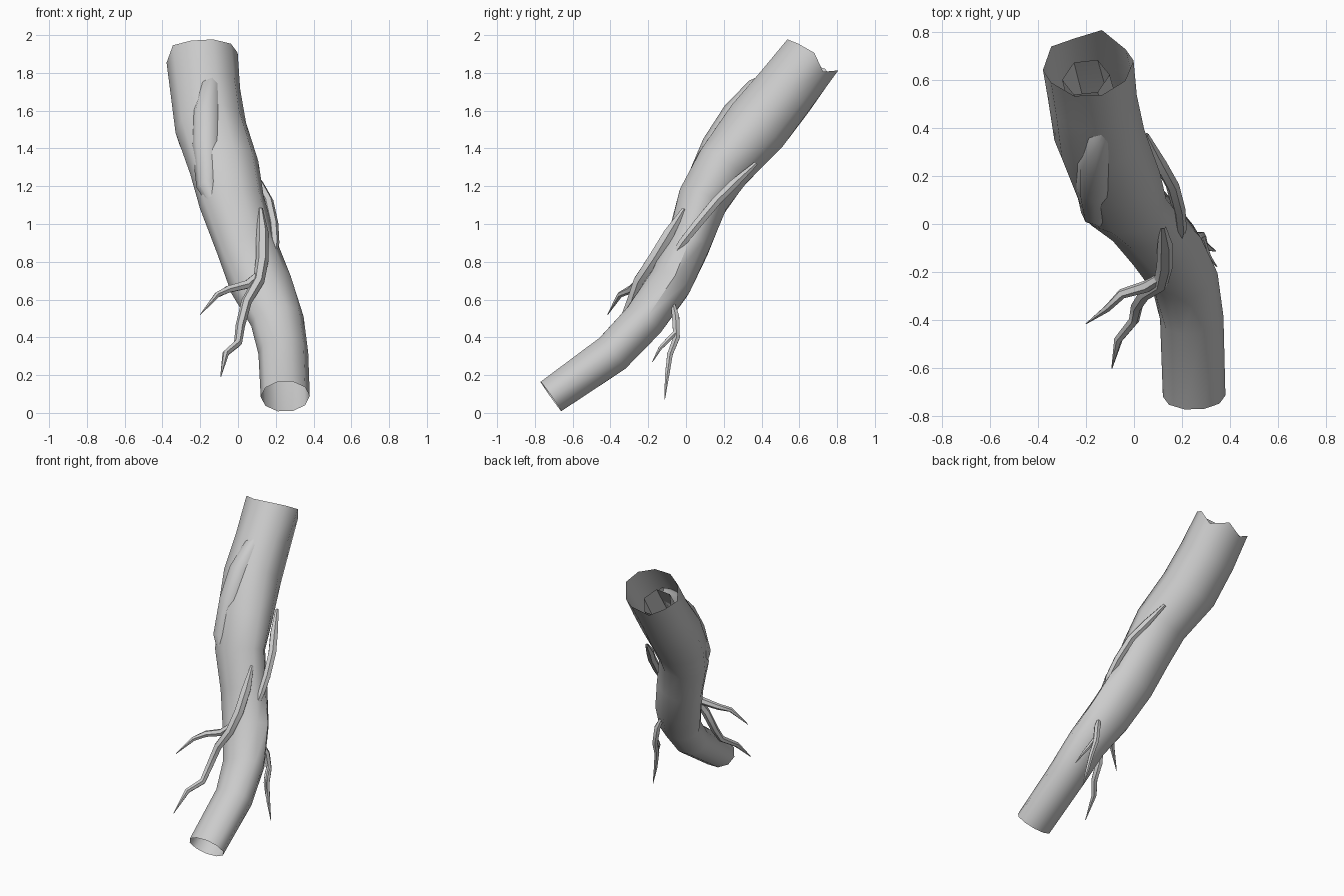
import bpy, math, random
from mathutils import Vector

random.seed(4)


def tube(name, rings, sides, ref=(1, 0, 0), lump=0.0, jag=None):
    """Skin an open tube over rings of (x, y, z, radius across, radius deep)."""
    pts = [Vector(r[:3]) for r in rings]
    n = len(pts)
    verts, faces = [], []
    for i, ring in enumerate(rings):
        t = (pts[min(i + 1, n - 1)] - pts[max(i - 1, 0)]).normalized()
        u = Vector(ref)
        u = (u - t * u.dot(t)).normalized()
        v = t.cross(u)
        ru, rv = ring[3], ring[-1]
        for k in range(sides):
            a = math.tau * k / sides
            s = 1 + (random.uniform(-lump, lump) if 1 < i < n - 1 else 0)
            p = pts[i] + (u * math.cos(a) * ru + v * math.sin(a) * rv) * s
            if jag and i == n - 1:
                p += t * jag[k % len(jag)]
            verts.append(p)
    for i in range(n - 1):
        for k in range(sides):
            j = (k + 1) % sides
            a, b = i * sides, (i + 1) * sides
            faces.append((a + k, a + j, b + j, b + k))
    mesh = bpy.data.meshes.new(name)
    mesh.from_pydata(verts, [], faces)
    obj = bpy.data.objects.new(name, mesh)
    bpy.context.collection.objects.link(obj)
    bpy.context.view_layer.objects.active = obj
    obj.select_set(True)
    bpy.ops.object.shade_smooth_by_angle(angle=math.radians(50))
    obj.select_set(False)
    return obj


# Main hollow root, leaning back and widening upward to a torn rim
tube("main_root", [
    (.25, -.715, .087, .13, .10),
    (.24, -.39, .315, .132, .112),
    (.21, -.225, .485, .145, .115),
    (.125, -.085, .68, .162, .12),
    (.04, .01, .89, .165, .118),
    (-.035, .085, 1.12, .175, .135),
    (-.075, .19, 1.30, .187, .16),
    (-.145, .37, 1.51, .195, .182),
    (-.175, .525, 1.70, .19, .172),
    (-.19, .66, 1.88, .19, .165),
], 10, lump=.05, jag=[.02, -.03, .03, -.02, .01, -.02, .02, 0, 0, .01])

# Inner root whose open end shows inside the rim
tube("inner_root", [
    (-.09, .24, 1.36, .08),
    (-.15, .42, 1.55, .105),
    (-.20, .61, 1.78, .10),
], 6)

# Ridge half buried in the upper front
tube("front_ridge", [
    (-.115, -.02, 1.04, .01),
    (-.16, .05, 1.2, .06),
    (-.165, .16, 1.41, .08),
    (-.165, .27, 1.58, .08),
    (-.145, .38, 1.72, .06),
    (-.12, .45, 1.79, .02),
], 8)

# Front rootlet and its side branch
tube("front_rootlet", [
    (.12, -.01, 1.08, .012),
    (.13, -.09, .95, .033),
    (.128, -.175, .81, .034),
    (.11, -.25, .70, .031),
    (.045, -.29, .59, .028),
    (.012, -.34, .46, .025),
    (0, -.40, .37, .022),
    (-.065, -.48, .315, .018),
    (-.092, -.60, .19, .002),
], 6)
tube("front_rootlet_branch", [
    (.12, -.22, .74, .022),
    (.05, -.26, .68, .025),
    (-.05, -.29, .655, .021),
    (-.11, -.35, .625, .016),
    (-.20, -.415, .52, .002),
], 6, ref=(0, 1, 0))

# Rootlet hugging the right side
tube("side_rootlet", [
    (.05, .37, 1.32, .012),
    (.11, .25, 1.21, .027),
    (.16, .16, 1.12, .028),
    (.187, .06, 1.00, .027),
    (.195, -.02, .90, .024),
    (.18, -.115, .76, .008),
], 6)

# Rootlet hanging from the back, with its side branch
tube("back_rootlet", [
    (.24, -.07, .58, .012),
    (.265, -.055, .51, .022),
    (.28, -.05, .40, .02),
    (.29, -.085, .31, .017),
    (.31, -.10, .20, .013),
    (.34, -.113, .07, .002),
], 6)
tube("back_rootlet_branch", [
    (.28, -.05, .43, .014),
    (.295, -.10, .38, .014),
    (.31, -.135, .345, .011),
    (.345, -.178, .27, .002),
], 6)
